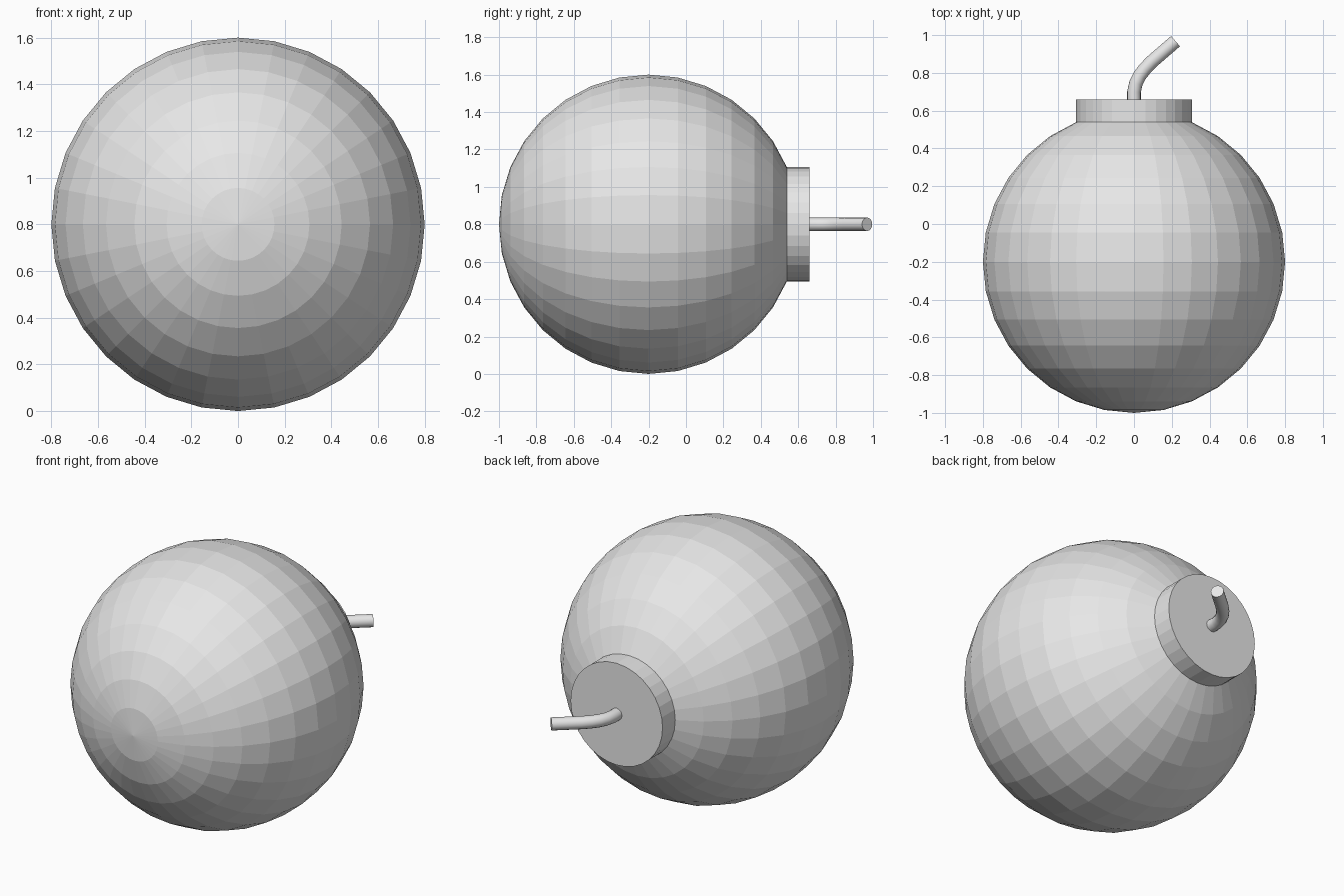
import bpy, bmesh, math
from mathutils import Matrix, Vector

cube = bpy.data.objects.get("Cube")
if cube:
    bpy.data.objects.remove(cube, do_unlink=True)

GREY = (0.8, 0.8, 0.8, 1)
grey = bpy.data.materials.new("plain_grey")
grey.use_nodes = True
grey.diffuse_color = GREY
grey.node_tree.nodes["Principled BSDF"].inputs["Base Color"].default_value = GREY

RADIUS = 0.8
CENTRE = Vector((0, -0.2, RADIUS))
NECK_Y = 0.66       # outer face of the neck
RING_ANGLE = math.pi / 16


def finish(name, bm, smooth=False):
    bmesh.ops.recalc_face_normals(bm, faces=bm.faces)
    mesh = bpy.data.meshes.new(name)
    bm.to_mesh(mesh)
    bm.free()
    mesh.materials.append(grey)
    for face in mesh.polygons:
        face.use_smooth = smooth and len(face.vertices) == 4
    obj = bpy.data.objects.new(name, mesh)
    bpy.context.collection.objects.link(obj)
    return obj


# Ball: faceted sphere lying on its side, its last two rings drawn out as a neck
bm = bmesh.new()
bmesh.ops.create_uvsphere(bm, u_segments=32, v_segments=16, radius=RADIUS)
bmesh.ops.transform(
    bm, verts=bm.verts,
    matrix=Matrix.Translation(CENTRE) @ Matrix.Rotation(-math.pi / 2, 4, "X"))
neck_start = CENTRE.y + RADIUS * math.cos(2 * RING_ANGLE)
bmesh.ops.delete(bm, geom=[v for v in bm.verts if v.co.y > neck_start + 0.01],
                 context="VERTS")
rim = [e for e in bm.edges if e.is_boundary]
neck = bmesh.ops.extrude_edge_only(bm, edges=rim)["geom"]
for v in neck:
    if isinstance(v, bmesh.types.BMVert):
        v.co.y = NECK_Y
bmesh.ops.contextual_create(bm, geom=[e for e in neck if isinstance(e, bmesh.types.BMEdge)])
finish("ball_with_neck", bm)

# Cord: round tube swept along a bend that leans to the left
SIDES, CORD_RADIUS = 16, 0.036
path = [Vector((x, y, RADIUS)) for x, y in (
    (0, 0.65), (0, 0.70), (0.01, 0.745), (0.03, 0.785),
    (0.058, 0.822), (0.095, 0.86), (0.22, 0.968))]
bm = bmesh.new()
loops = []
for i, p in enumerate(path):
    along = (path[min(i + 1, len(path) - 1)] - path[max(i - 1, 0)]).normalized()
    up = Vector((0, 0, 1))
    side = along.cross(up)
    loops.append([bm.verts.new(p + CORD_RADIUS * (math.cos(a) * side + math.sin(a) * up))
                  for a in (math.tau * k / SIDES for k in range(SIDES))])
for lower, upper in zip(loops, loops[1:]):
    for k in range(SIDES):
        n = (k + 1) % SIDES
        bm.faces.new((lower[k], lower[n], upper[n], upper[k]))
bm.faces.new(loops[0])
bm.faces.new(loops[-1])
finish("cord", bm, smooth=True)
